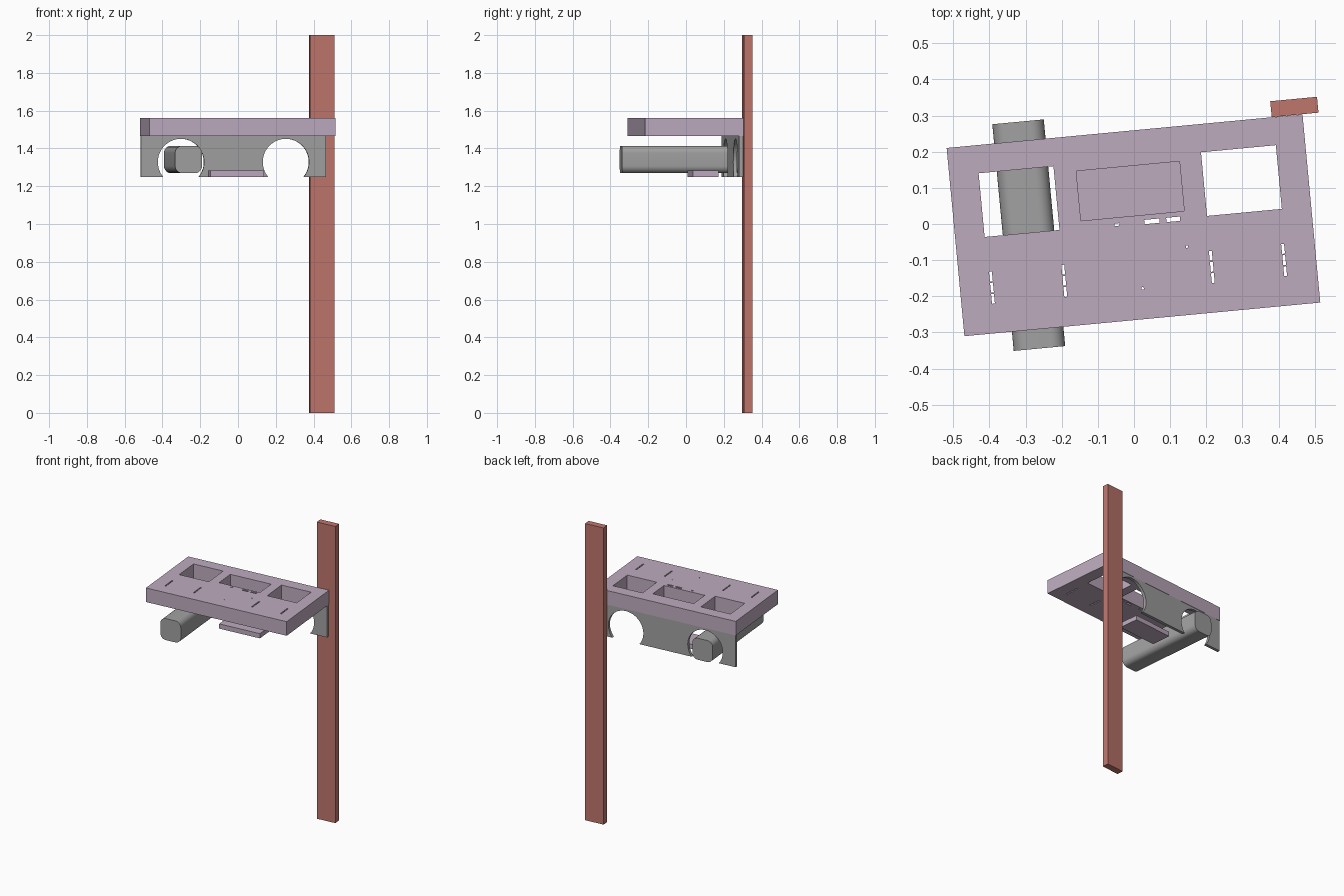
import bpy
import bmesh
import math
from mathutils import Matrix, Vector

default = bpy.data.objects.get("Cube")
if default:
    bpy.data.objects.remove(default, do_unlink=True)

# The whole assembly is turned slightly about the vertical axis
FRAME = Matrix.Translation((-0.0015, -0.0035, 0)) @ Matrix.Rotation(math.radians(5.4), 4, 'Z')


def material(name, rgb):
    mat = bpy.data.materials.new(name)
    mat.use_nodes = True
    mat.diffuse_color = (*rgb, 1)
    mat.node_tree.nodes["Principled BSDF"].inputs["Base Color"].default_value = (*rgb, 1)
    return mat


MAUVE = material("mauve", (0.51, 0.41, 0.52))
RED = material("brick red", (0.52, 0.18, 0.15))
GREY = material("grey", (0.36, 0.36, 0.36))


def make_object(name, bm, mat=None):
    mesh = bpy.data.meshes.new(name)
    bm.to_mesh(mesh)
    bm.free()
    ob = bpy.data.objects.new(name, mesh)
    bpy.context.collection.objects.link(ob)
    ob.matrix_world = FRAME
    if mat:
        mesh.materials.append(mat)
    return ob


def add_box(bm, u, v, z0, z1, width, depth):
    m = Matrix.Translation((u, v, (z0 + z1) / 2)) @ Matrix.Diagonal((width, depth, z1 - z0, 1))
    return bmesh.ops.create_cube(bm, size=1, matrix=m)["verts"]


def box(name, mat, *dims):
    bm = bmesh.new()
    add_box(bm, *dims)
    return make_object(name, bm, mat)


def cut(target, cutter):
    cutter.hide_render = True
    cutter.hide_set(True)
    cutter.display_type = 'WIRE'
    mod = target.modifiers.new("cut", 'BOOLEAN')
    mod.operation = 'DIFFERENCE'
    mod.solver = 'EXACT'
    mod.object = cutter
    # Bake the cut, then drop the helper
    bpy.context.view_layer.update()
    graph = bpy.context.evaluated_depsgraph_get()
    mesh = bpy.data.meshes.new_from_object(target.evaluated_get(graph))
    target.modifiers.clear()
    target.data = mesh
    bpy.data.objects.remove(cutter, do_unlink=True)


# Top panel with windows, slots and pin holes
panel = box("top_panel", MAUVE, 0, 0, 1.465, 1.56, 0.989, 0.523)
openings = [(0, 0.095, 0.287, 0.138)]
for side in (-1, 1):
    openings.append((side * 0.309, 0.095, 0.208, 0.177))
    for u in (0.205, 0.406):
        for i in (-1, 0, 1):
            openings.append((side * u, -0.135 + i * 0.031, 0.008, 0.027))
openings += [(0.052, 0.006, 0.042, 0.012), (0.111, 0.006, 0.038, 0.012),
             (-0.045, 0.006, 0.014, 0.007),
             (0.142, -0.073, 0.006, 0.006), (0.009, -0.176, 0.006, 0.006)]
bm = bmesh.new()
for u, v, w, d in openings:
    add_box(bm, u, v, 1.4, 1.6, w, d)
cut(panel, make_object("panel_cutter", bm))

# Plate hanging below the middle window
box("lower_plate", MAUVE, 0, 0.095, 1.25, 1.282, 0.287, 0.138)

# Back panel with two round openings that break through its lower edge
back = box("back_panel", GREY, 0, 0.25, 1.25, 1.465, 0.985, 0.02)
bm = bmesh.new()
for side in (-1, 1):
    m = Matrix.Translation((side * 0.279, 0.25, 1.328)) @ Matrix.Rotation(math.pi / 2, 4, 'X')
    bmesh.ops.create_cone(bm, cap_ends=True, segments=64, radius1=0.123, radius2=0.123,
                          depth=0.2, matrix=m)
cut(back, make_object("round_cutter", bm))

# Long bar with rounded edges running front to back
bm = bmesh.new()
add_box(bm, -0.291, 0, 1.269, 1.414, 0.143, 0.63)
long_edges = [e for e in bm.edges
              if abs((e.verts[0].co - e.verts[1].co).normalized().dot(Vector((0, 1, 0)))) > 0.9]
bmesh.ops.bevel(bm, geom=long_edges, offset=0.038, segments=8, profile=0.5, affect='EDGES')
bar = make_object("rounded_bar", bm, GREY)
bpy.ops.object.select_all(action='DESELECT')
bar.select_set(True)
bpy.context.view_layer.objects.active = bar
bpy.ops.object.shade_smooth_by_angle(angle=math.radians(35))

# Tall post behind the left corner
box("tall_post", RED, 0.474, 0.284, 0, 2, 0.13, 0.044)
